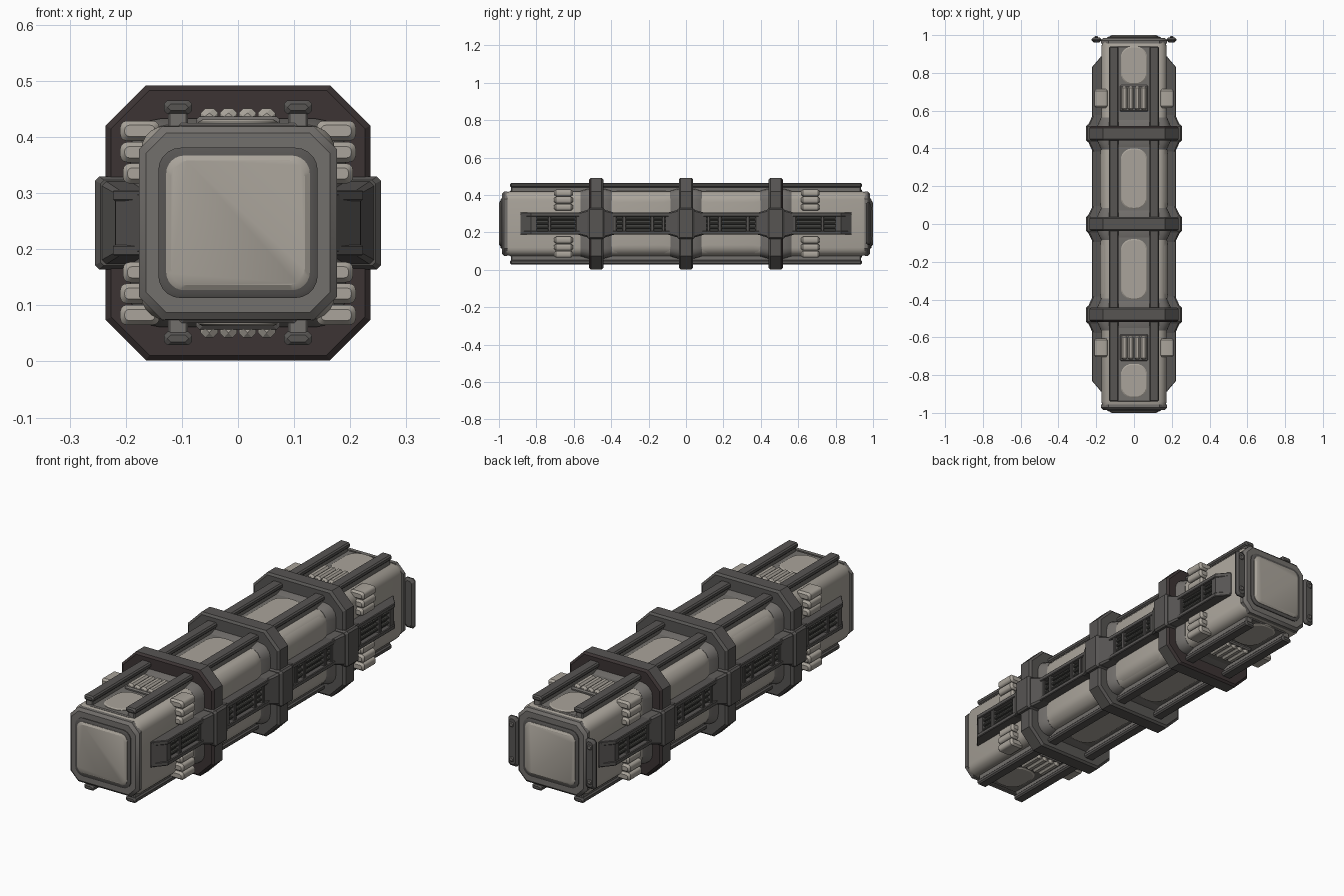
import bpy, bmesh, math
from mathutils import Matrix, Vector

CZ = 0.247  # height of the long axis


def mat(name, r, g, b):
    m = bpy.data.materials.new(name)
    m.diffuse_color = (r, g, b, 1)
    return m


LIGHT = mat("warm light grey", 0.40, 0.37, 0.325)
GREY = mat("mid grey", 0.17, 0.16, 0.15)
DARK = mat("dark grey", 0.095, 0.09, 0.086)
BROWN = mat("dark brown", 0.045, 0.034, 0.034)
GRILLE = mat("grille grey", 0.062, 0.062, 0.056)


def section(hx, hz, r, n):
    """Rectangle with rounded (n > 1) or chamfered (n = 1) corners."""
    pts = []
    for k, (sx, sz) in enumerate(((1, 1), (-1, 1), (-1, -1), (1, -1))):
        for i in range(n + 1):
            a = math.pi / 2 * (k + i / n)
            pts.append((sx * (hx - r) + r * math.cos(a), sz * (hz - r) + r * math.sin(a)))
    return pts


def loft(name, sections, m, n=1, at=(0, 0, CZ), rot=None, smooth=True):
    """Solid along local y through sections (y, half width, half height, corner)."""
    bm = bmesh.new()
    rings = [[bm.verts.new((x, y, z)) for x, z in section(hx, hz, r, n)]
             for y, hx, hz, r in sections]
    for a, b in zip(rings, rings[1:]):
        for i in range(len(a)):
            j = (i + 1) % len(a)
            bm.faces.new((a[i], a[j], b[j], b[i]))
    bm.faces.new(rings[0])
    bm.faces.new(rings[-1])
    if rot is not None:
        bm.transform(rot)
    bm.transform(Matrix.Translation(Vector(at)))
    bmesh.ops.recalc_face_normals(bm, faces=bm.faces[:])
    me = bpy.data.meshes.new(name)
    bm.to_mesh(me)
    bm.free()
    me.materials.append(m)
    ob = bpy.data.objects.new(name, me)
    bpy.context.collection.objects.link(ob)
    if smooth:
        bpy.ops.object.select_all(action='DESELECT')
        ob.select_set(True)
        bpy.context.view_layer.objects.active = ob
        bpy.ops.object.shade_smooth_by_angle(angle=math.radians(32))
    return ob


def bar(name, m, x, y, z, sx, sy, sz, c=0.006):
    """Box of full size sx, sy, sz with chamfered edges."""
    hx, hy, hz = sx / 2, sy / 2, sz / 2
    return loft(name, [(-hy, hx - c, hz - c, c), (-hy + c, hx, hz, c),
                       (hy - c, hx, hz, c), (hy, hx - c, hz - c, c)],
                m, at=(x, y, z), smooth=False)


# main hull
loft("hull", [(-0.965, 0.165, 0.165, 0.04), (-0.94, 0.173, 0.173, 0.045),
              (0.94, 0.173, 0.173, 0.045), (0.965, 0.165, 0.165, 0.04)], LIGHT, 5)

# rounded light shells filling the two central bays
for s in (-1, 1):
    loft("bay_shell", [(s * 0.06, 0.172, 0.172, 0.05), (s * 0.12, 0.181, 0.174, 0.06),
                       (s * 0.36, 0.181, 0.174, 0.06), (s * 0.42, 0.172, 0.172, 0.05)], LIGHT, 6)

# end caps
for s in (-1, 1):
    tag = "front" if s < 0 else "back"
    loft(tag + "_cap_frame", [(s * 0.955, 0.176, 0.172, 0.04), (s * 0.972, 0.176, 0.172, 0.04),
                              (s * 0.984, 0.164, 0.160, 0.036)], GREY)
    loft(tag + "_cap_rim", [(s * 0.97, 0.142, 0.134, 0.04), (s * 0.988, 0.142, 0.134, 0.04),
                            (s * 0.992, 0.134, 0.126, 0.035)], DARK, 5)
    loft(tag + "_cap_plate", [(s * 0.97, 0.128, 0.120, 0.032), (s * 0.994, 0.128, 0.120, 0.032),
                              (s * 1.0, 0.119, 0.111, 0.028)], LIGHT, 6)

# side flanges on the back cap
for s in (-1, 1):
    bar("back_cap_flange", DARK, s * 0.198, 0.975, CZ, 0.052, 0.026, 0.23, 0.01)
    for z in (-0.08, 0.08):
        bar("flange_bolt", GREY, s * 0.2, 0.99, CZ + z, 0.02, 0.008, 0.02, 0.003)

# hoops with collars, flares and side clamps
for yc in (-0.48, 0.0, 0.48):
    hoop = loft("hoop", [(yc - 0.038, 0.226, 0.236, 0.068), (yc - 0.029, 0.236, 0.245, 0.072),
                         (yc + 0.029, 0.236, 0.245, 0.072), (yc + 0.038, 0.226, 0.236, 0.068)],
                DARK, smooth=False)
    hoop.data.materials.append(BROWN)
    for p in hoop.data.polygons:      # outward walls of the end hoops are brown
        if p.normal.y * yc > 0.2:
            p.material_index = 1
    loft("hoop_collar", [(yc - 0.085, 0.174, 0.174, 0.045), (yc - 0.045, 0.192, 0.186, 0.055),
                         (yc + 0.045, 0.192, 0.186, 0.055), (yc + 0.085, 0.174, 0.174, 0.045)],
         GREY, 4)
    loft("side_flare", [(yc - 0.11, 0.212, 0.055, 0.006), (yc - 0.045, 0.243, 0.074, 0.008),
                        (yc + 0.045, 0.243, 0.074, 0.008), (yc + 0.11, 0.212, 0.055, 0.006)],
         DARK, smooth=False)
    loft("side_clamp", [(yc - 0.046, 0.245, 0.076, 0.006), (yc - 0.036, 0.255, 0.083, 0.008),
                        (yc + 0.036, 0.255, 0.083, 0.008), (yc + 0.046, 0.245, 0.076, 0.006)],
         DARK, smooth=False)

# side channels: backing, long rails, louvres and cross ribs (pass right through the hull)
loft("side_channel", [(-0.885, 0.172, 0.05, 0.004), (-0.84, 0.2, 0.055, 0.004),
                      (0.84, 0.2, 0.055, 0.004), (0.885, 0.172, 0.05, 0.004)], GRILLE, smooth=False)
for z in (-0.049, 0.049):
    loft("side_rail", [(-0.885, 0.176, 0.010, 0.003), (-0.83, 0.223, 0.010, 0.003),
                       (0.83, 0.223, 0.010, 0.003), (0.885, 0.176, 0.010, 0.003)],
         DARK, at=(0, 0, CZ + z), smooth=False)
for z in (-0.024, 0, 0.024):
    bar("side_louvre", GRILLE, 0, 0, CZ + z, 0.424, 1.66, 0.012, 0.003)
for y in (0.12, 0.18, 0.33, 0.38, 0.58, 0.73):
    for s in (-1, 1):
        bar("side_rib", DARK, 0, s * y, CZ, 0.438, 0.018, 0.1, 0.003)
for s in (-1, 1):
    loft("channel_end", [(s * 0.80, 0.218, 0.056, 0.004), (s * 0.83, 0.218, 0.056, 0.004),
                         (s * 0.886, 0.176, 0.054, 0.004)], DARK, smooth=False)

# top and bottom dressing
TURN = Matrix.Rotation(math.pi / 2, 4, 'X')
for v in (-1, 1):
    side = "top" if v > 0 else "bottom"
    bar(side + "_spine", GREY, 0, 0, CZ + v * 0.172, 0.21, 1.88, 0.012, 0.004)
    # rails with a flat head
    for s in (-1, 1):
        bar(side + "_rail_web", GREY, s * 0.107, 0, CZ + v * 0.185, 0.036, 1.87, 0.04, 0.004)
        bar(side + "_rail_head", DARK, s * 0.107, 0, CZ + v * 0.206, 0.05, 1.88, 0.024, 0.006)
    # rounded light panels between the rails
    for y, hl in ((-0.24, 0.16), (0.24, 0.16), (-0.83, 0.09), (0.84, 0.10)):
        loft(side + "_panel", [(v * -0.01, 0.07, hl, 0.06), (v * 0.005, 0.07, hl, 0.06),
                               (v * 0.009, 0.064, hl - 0.006, 0.055)],
             LIGHT, 6, at=(0, y, CZ + v * 0.175), rot=TURN)

    for yc in (-0.655, 0.665):
        # ribbed pads between the rails
        bar(side + "_pad_base", GREY, 0, yc, CZ + v * 0.18, 0.15, 0.14, 0.02)
        for i in range(4):
            bar(side + "_pad_rib", LIGHT, -0.051 + 0.034 * i, yc, CZ + v * 0.189,
                0.031, 0.125, 0.03, 0.008)
        # stacked pads at the hull corners
        for s in (-1, 1):
            for i, (w, x) in enumerate(((0.07, 0.172), (0.064, 0.175), (0.06, 0.172))):
                h = 0.036
                loft("corner_pad", [(-0.05, w / 2 - 0.008, h / 2 - 0.008, 0.008),
                                    (-0.04, w / 2, h / 2, 0.012),
                                    (0.04, w / 2, h / 2, 0.012),
                                    (0.05, w / 2 - 0.008, h / 2 - 0.008, 0.008)],
                     LIGHT, 3, at=(s * (x + 0.003), yc, CZ + v * (0.164 - 0.038 * i)))
